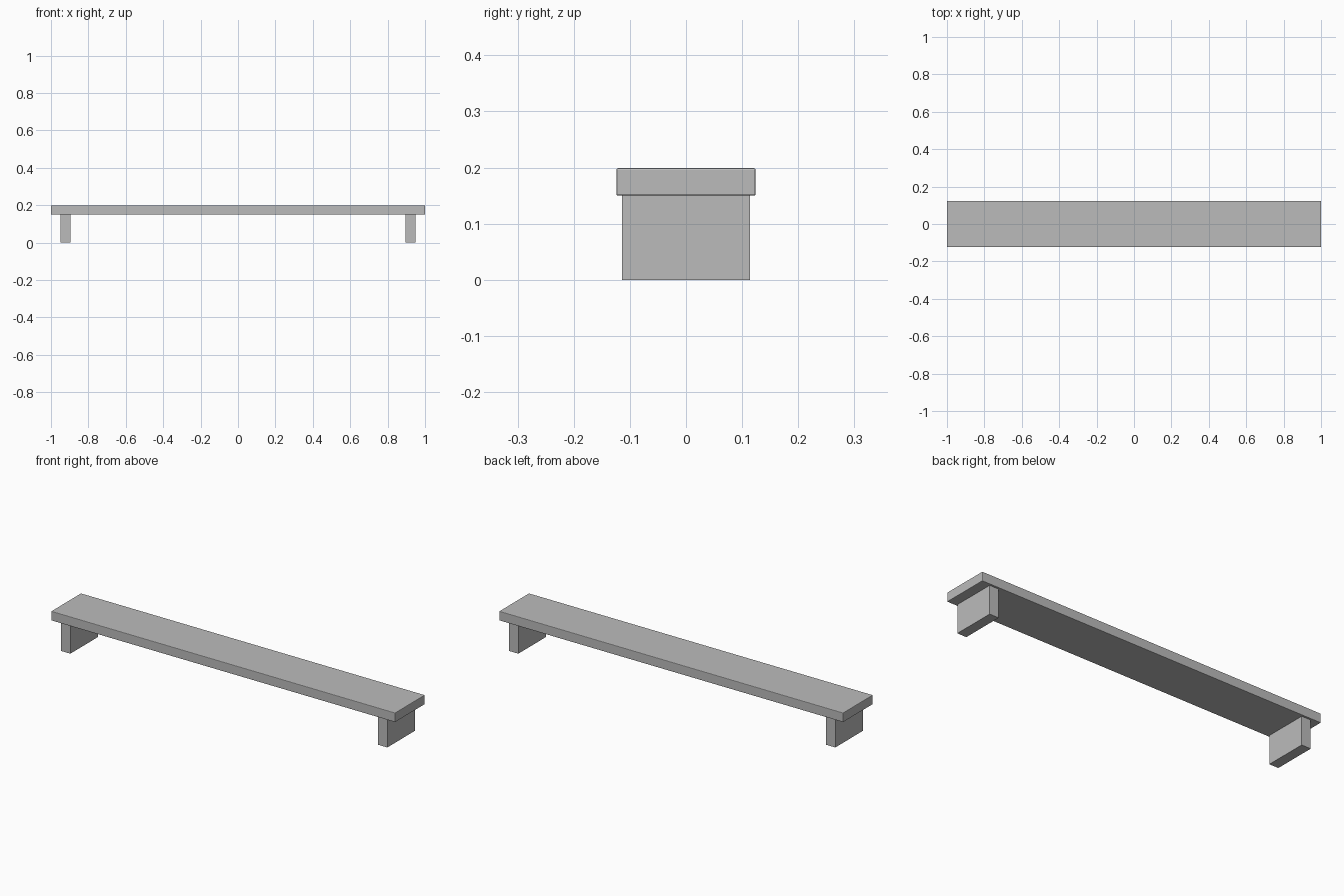
import bpy

if "Cube" in bpy.data.objects:
    bpy.data.objects.remove(bpy.data.objects["Cube"])

# Single plain material
grey = bpy.data.materials.new("plain_grey")
grey.diffuse_color = (0.5, 0.5, 0.5, 1.0)
grey.use_nodes = True
grey.node_tree.nodes["Principled BSDF"].inputs["Base Color"].default_value = grey.diffuse_color


def box(name, size, centre, bevel=0.0):
    bpy.ops.mesh.primitive_cube_add(size=1, location=centre)
    obj = bpy.context.object
    obj.name = name
    obj.scale = size
    bpy.ops.object.transform_apply(location=False, rotation=False, scale=True)
    obj.data.materials.append(grey)
    if bevel:
        mod = obj.modifiers.new("edge_bevel", "BEVEL")
        mod.width = bevel
        mod.segments = 2
    return obj


# Long top board with slightly eased edges
box("shelf_top", (2.0, 0.248, 0.049), (0, 0, 0.1745), bevel=0.003)

# Slab leg near each end
for side, name in ((-1, "left_leg"), (1, "right_leg")):
    box(name, (0.053, 0.228, 0.15), (side * 0.9215, 0, 0.075))
